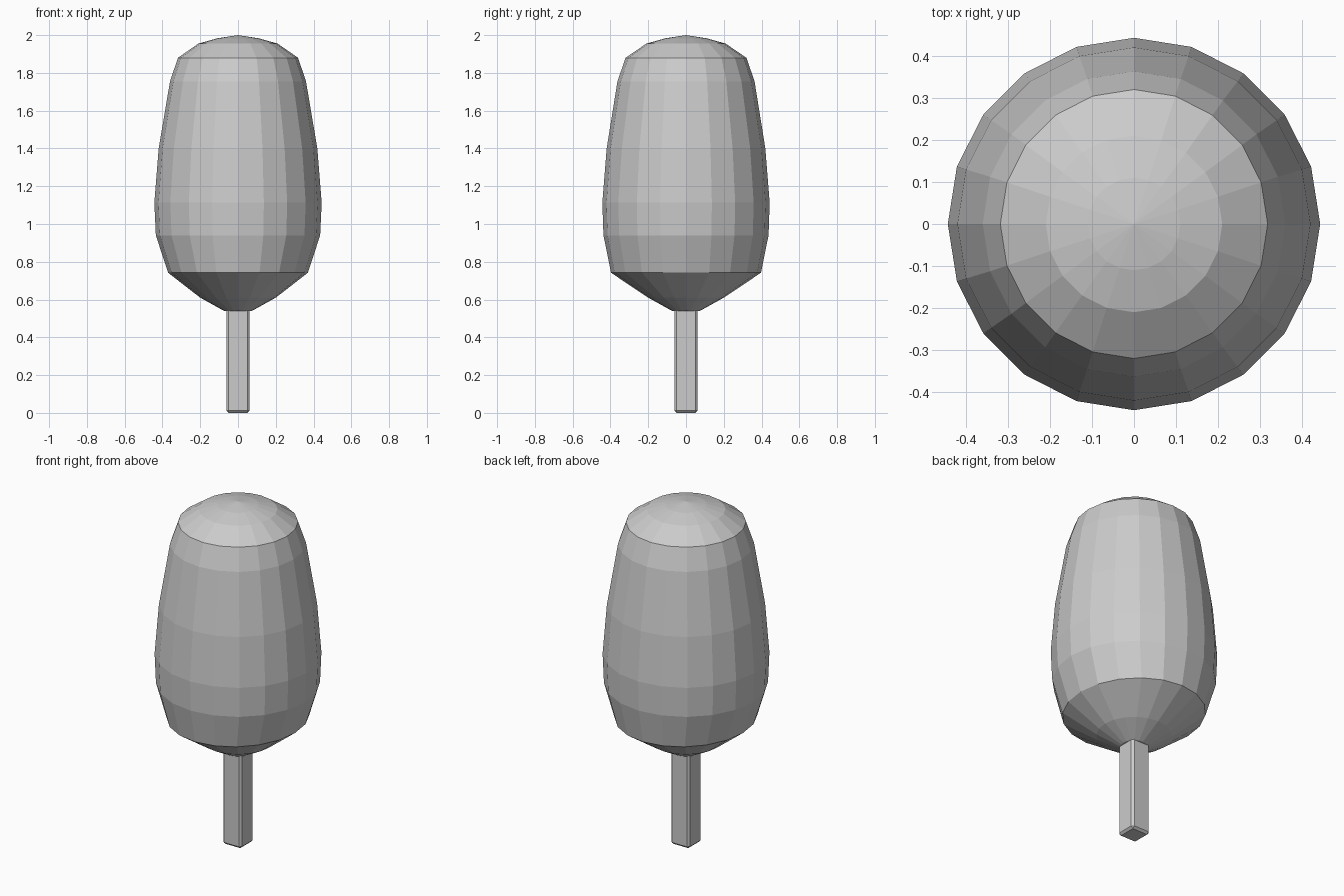
import bpy, bmesh
from math import cos, sin, pi

if "Cube" in bpy.data.objects:
    bpy.data.objects.remove(bpy.data.objects["Cube"])

SIDES = 20


def make_object(name, bm):
    bmesh.ops.recalc_face_normals(bm, faces=bm.faces)
    mesh = bpy.data.meshes.new(name)
    bm.to_mesh(mesh)
    bm.free()
    obj = bpy.data.objects.new(name, mesh)
    bpy.context.collection.objects.link(obj)
    return obj


def loft(name, rings, segments, top=None, offset=0.0):
    """Join (x radius, y radius, z) rings, with an optional pointed top."""
    bm = bmesh.new()
    loops = [[bm.verts.new((rx * cos(2 * pi * i / segments + offset),
                            ry * sin(2 * pi * i / segments + offset), z))
              for i in range(segments)] for rx, ry, z in rings]
    for a, b in zip(loops, loops[1:]):
        for i in range(segments):
            j = (i + 1) % segments
            bm.faces.new((a[i], a[j], b[j], b[i]))
    bm.faces.new(loops[0][::-1])
    if top is not None:
        tip = bm.verts.new((0, 0, top))
        for i in range(segments):
            bm.faces.new((loops[-1][i], loops[-1][(i + 1) % segments], tip))
    return make_object(name, bm)


# Faceted head: slightly oval lower rim, shallow dome on top
loft("head", [
    (0.074, 0.074, 0.54), (0.20, 0.20, 0.61), (0.37, 0.397, 0.742),
    (0.435, 0.437, 0.94), (0.443, 0.443, 1.113), (0.42, 0.42, 1.40),
    (0.36, 0.363, 1.755), (0.318, 0.32, 1.88), (0.21, 0.21, 1.955),
    (0.11, 0.11, 1.983)], SIDES, top=2.0)

# Square stick with chamfered long edges and foot
bm = bmesh.new()
bmesh.ops.create_cube(bm, size=1)
for v in bm.verts:
    v.co = (v.co.x * 0.122, v.co.y * 0.122, 0.6 * (v.co.z + 0.5))
edges = [e for e in bm.edges if any(v.co.z < 0.01 for v in e.verts)]
bmesh.ops.bevel(bm, geom=edges, offset=0.012, segments=1,
                profile=0.5, affect='EDGES')
make_object("stick", bm)
